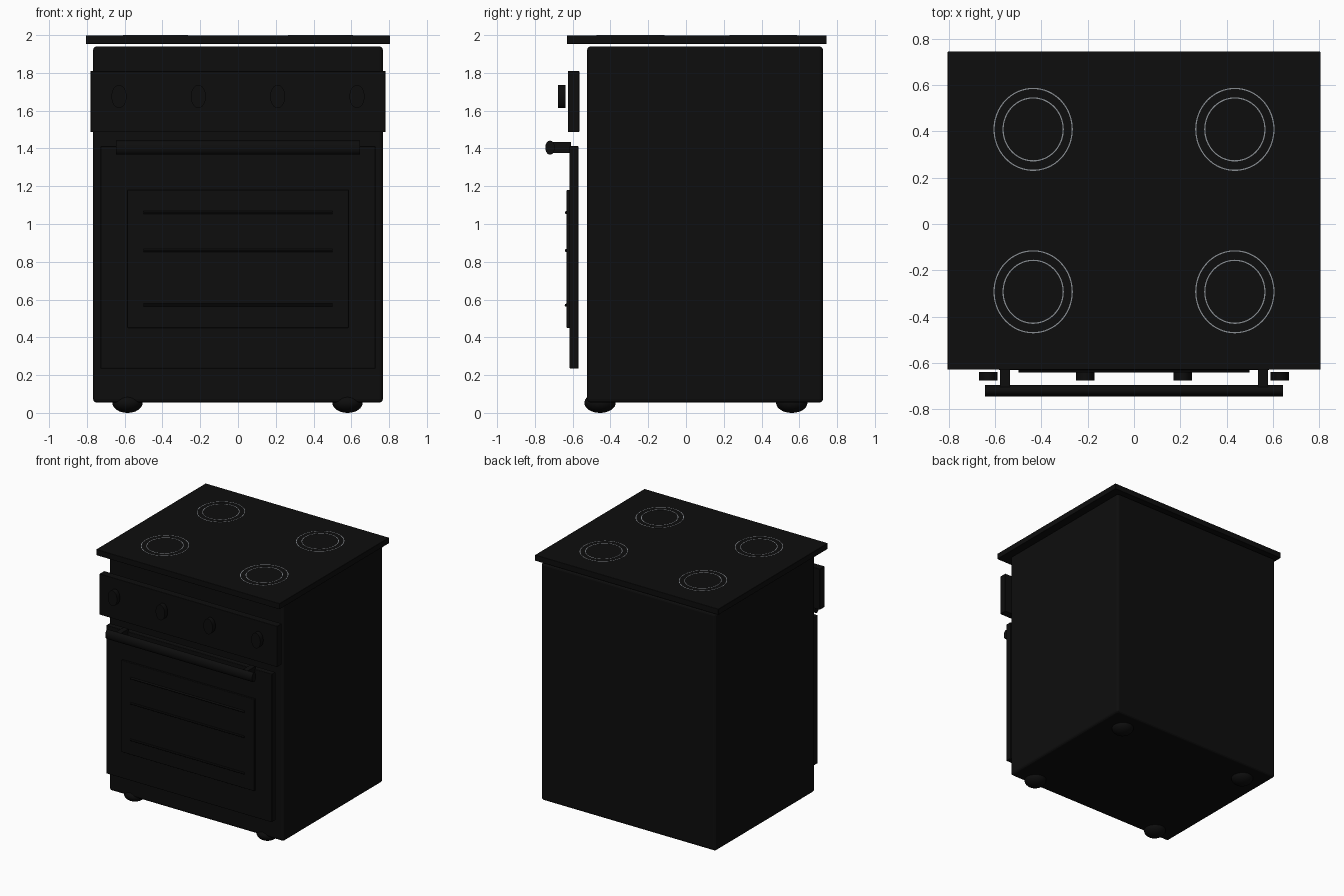
import bpy
import bmesh
from math import pi, cos, sin
from mathutils import Matrix

old = bpy.data.objects.get("Cube")
if old:
    bpy.data.objects.remove(old, do_unlink=True)


def material(name, r, g, b):
    m = bpy.data.materials.new(name)
    m.use_nodes = True
    m.diffuse_color = (r, g, b, 1)
    m.node_tree.nodes["Principled BSDF"].inputs["Base Color"].default_value = (r, g, b, 1)
    return m


BLACK = material("black enamel", 0.004, 0.004, 0.004)
GREY = material("ring grey", 0.25, 0.27, 0.29)


def finish(name, bm, mat, smooth=False):
    bmesh.ops.recalc_face_normals(bm, faces=bm.faces)
    mesh = bpy.data.meshes.new(name)
    bm.to_mesh(mesh)
    bm.free()
    mesh.materials.append(mat)
    obj = bpy.data.objects.new(name, mesh)
    bpy.context.collection.objects.link(obj)
    if smooth:
        bpy.ops.object.select_all(action="DESELECT")
        obj.select_set(True)
        bpy.context.view_layer.objects.active = obj
        bpy.ops.object.shade_smooth_by_angle()
    return obj


def box(name, x, y, z, bevel=0.0):
    """Box from (min, max) pairs along each axis."""
    bm = bmesh.new()
    bmesh.ops.create_cube(bm, size=1)
    for v in bm.verts:
        v.co = [(a + b) / 2 + c * (b - a) for c, (a, b) in zip(v.co, (x, y, z))]
    obj = finish(name, bm, BLACK)
    if bevel:
        mod = obj.modifiers.new("soft edges", "BEVEL")
        mod.width = bevel
        mod.segments = 3
    return obj


def cylinder(name, centre, rx, ry, depth, turn, sides=32):
    """Oval cylinder, turned from the z axis by a matrix."""
    bm = bmesh.new()
    bmesh.ops.create_cone(bm, cap_ends=True, segments=sides, radius1=1, radius2=1, depth=1)
    bm.transform(Matrix.Translation(centre) @ turn @ Matrix.Diagonal((rx, ry, depth, 1)))
    return finish(name, bm, BLACK, True)


def flat_ring(name, x, y, rx, ry, width=0.005, sides=64):
    bm = bmesh.new()
    loops = []
    for grow in (-width / 2, width / 2):
        loops.append([bm.verts.new((x + (rx + grow) * cos(2 * pi * i / sides),
                                    y + (ry + grow) * sin(2 * pi * i / sides), 1.998))
                      for i in range(sides)])
    for i in range(sides):
        j = (i + 1) % sides
        bm.faces.new((loops[0][i], loops[1][i], loops[1][j], loops[0][j]))
    out = bmesh.ops.extrude_face_region(bm, geom=bm.faces[:])
    for v in out["geom"]:
        if isinstance(v, bmesh.types.BMVert):
            v.co.z = 2.0
    finish(name, bm, GREY)


ALONG_X = Matrix.Rotation(pi / 2, 4, "Y")
ALONG_Y = Matrix.Rotation(pi / 2, 4, "X")

# Cabinet and hob
box("cabinet", (-0.767, 0.767), (-0.523, 0.725), (0.055, 1.94), 0.018)
box("hob_plate", (-0.806, 0.806), (-0.63, 0.745), (1.953, 1.999), 0.003)
for side, x in (("right", -0.436), ("left", 0.436)):
    for end, y in (("front", -0.293), ("back", 0.409)):
        flat_ring(f"outer_burner_ring_{end}_{side}", x, y, 0.169, 0.177)
        flat_ring(f"inner_burner_ring_{end}_{side}", x, y, 0.13, 0.136)

# Control panel and knobs
box("control_panel", (-0.781, 0.781), (-0.625, -0.565), (1.486, 1.81), 0.003)
for i in range(4):
    cylinder(f"knob_{i + 1}", (-0.63 + 0.42 * i, -0.658, 1.675), 0.04, 0.061, 0.038, ALONG_Y)

# Oven door, window and shelf lines
box("oven_door", (-0.728, 0.728), (-0.616, -0.569), (0.235, 1.412), 0.004)
box("oven_window", (-0.585, 0.585), (-0.632, -0.61), (0.45, 1.18), 0.004)
for i, z in enumerate((0.57, 0.86, 1.06)):
    cylinder(f"shelf_line_{i + 1}", (0, -0.634, z), 0.008, 0.008, 1.0, ALONG_X, 12)

# Door handle
cylinder("door_handle", (0, -0.72, 1.404), 0.037, 0.025, 1.29, ALONG_X)
for side, x in (("right", -0.557), ("left", 0.557)):
    box(f"handle_bracket_{side}", (x - 0.022, x + 0.022), (-0.715, -0.608), (1.375, 1.433))

# Rounded feet
for side, x in (("right", -0.585), ("left", 0.58)):
    for end, y in (("front", -0.455), ("back", 0.56)):
        bm = bmesh.new()
        bmesh.ops.create_uvsphere(bm, u_segments=32, v_segments=16, radius=1)
        bm.transform(Matrix.Translation((x, y, 0.053)) @ Matrix.Diagonal((0.08, 0.083, 0.053, 1)))
        finish(f"foot_{end}_{side}", bm, BLACK, True)
